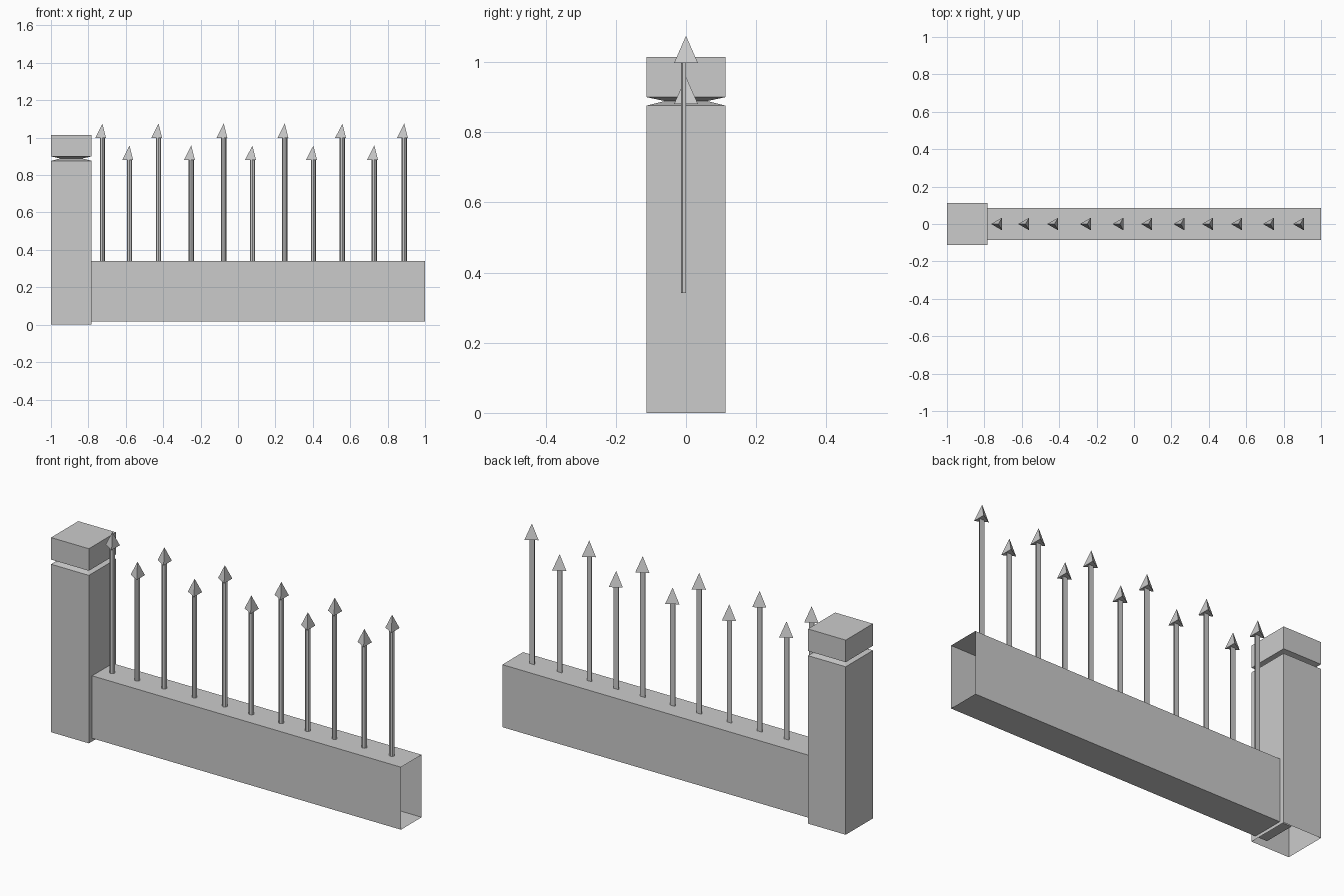
import bpy, bmesh
from math import cos, sin, pi

if "Cube" in bpy.data.objects:
    bpy.data.objects.remove(bpy.data.objects["Cube"])


def make(name, build):
    """Create a flat-shaded object from a bmesh-filling function."""
    bm = bmesh.new()
    build(bm)
    bmesh.ops.recalc_face_normals(bm, faces=bm.faces)
    mesh = bpy.data.meshes.new(name)
    bm.to_mesh(mesh)
    bm.free()
    obj = bpy.data.objects.new(name, mesh)
    bpy.context.collection.objects.link(obj)
    return obj


def loft(bm, rings, cap_start=True, cap_end=True):
    """Bridge successive rings of points with quads."""
    vs = [[bm.verts.new(p) for p in ring] for ring in rings]
    n = len(vs[0])
    for a, b in zip(vs, vs[1:]):
        for i in range(n):
            j = (i + 1) % n
            bm.faces.new((a[i], a[j], b[j], b[i]))
    if cap_start:
        bm.faces.new(vs[0][::-1])
    if cap_end:
        bm.faces.new(vs[-1])


# Post with a pinched neck under its cap, open at the bottom
POST_X = -0.891
CORNERS = [(-1, -1), (1, -1), (1, 1), (-1, 1)]


def build_post(bm):
    profile = [(1, 0), (1, 0.876), (0.54, 0.889), (1, 0.90), (1, 1.015)]
    loft(bm, [[(POST_X + 0.109 * s * x, 0.112 * s * y, z) for x, y in CORNERS]
              for s, z in profile], cap_start=False)


# Hollow base wall, open at the ends, running slightly into the post
def build_wall(bm):
    loft(bm, [[(x, 0.085 * y, 0.179 + 0.163 * z) for y, z in CORNERS]
              for x in (-0.85, 1.0)], cap_start=False, cap_end=False)


# Half-round bar
def build_bar(x, top):
    def build(bm):
        r = 0.014
        half = [(x + r * cos(pi + i * pi / 4), r * sin(pi + i * pi / 4))
                for i in range(5)]
        loft(bm, [[(px, py, z) for px, py in half] for z in (0.342, top)])
    return build


# Three-sided spear tip with one corner towards the post
def build_tip(x, base):
    def build(bm):
        r = 0.039
        ring = [bm.verts.new((x + r * cos(pi + i * 2 * pi / 3),
                              r * sin(pi + i * 2 * pi / 3), base))
                for i in range(3)]
        apex = bm.verts.new((x, 0, base + 0.077))
        bm.faces.new(ring[::-1])
        for i in range(3):
            bm.faces.new((ring[i], ring[(i + 1) % 3], apex))
    return build


make("post", build_post)
make("base_wall", build_wall)

# Alternating tall and short railings
xs = [-0.725, -0.58, -0.425, -0.25, -0.076, 0.077, 0.25, 0.403, 0.558, 0.729, 0.889]
for i, x in enumerate(xs):
    base = 0.998 if i % 2 == 0 else 0.881
    make(f"railing_bar_{i + 1}", build_bar(x, base))
    make(f"spear_tip_{i + 1}", build_tip(x, base))
